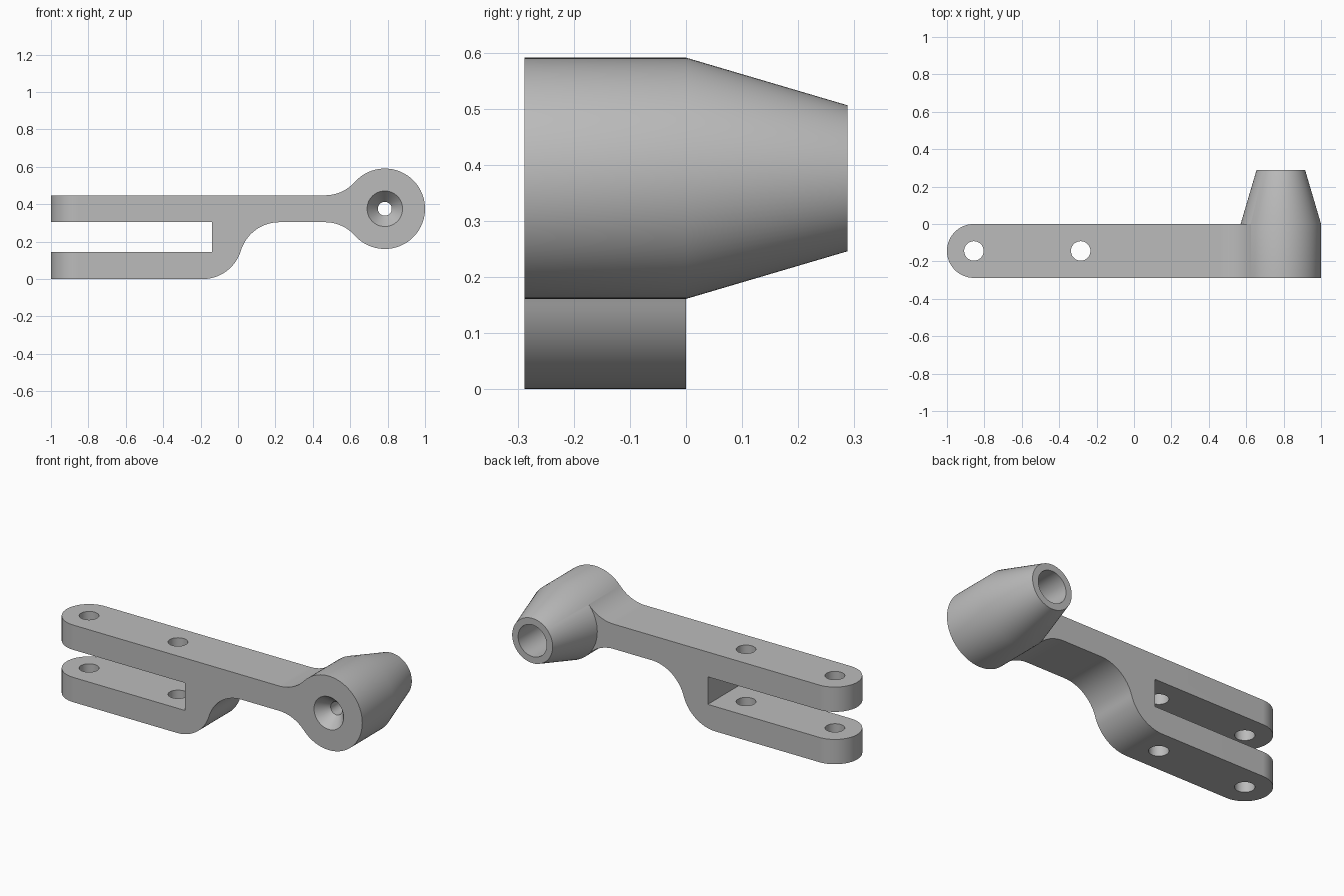
import bpy, bmesh, math
from mathutils import Matrix, Vector

if "Cube" in bpy.data.objects:
    bpy.data.objects.remove(bpy.data.objects["Cube"], do_unlink=True)

FRONT, BACK = -0.288, 0.288          # y extent of the boss; the arm ends at y = 0
MID_Y = FRONT / 2
BOSS_X, BOSS_Z, R = 0.785, 0.376, 0.215
LOW, HIGH = 0.304, 0.448             # upper bar heights
SLOT_LOW, SLOT_END = 0.144, -0.14
END_X = -0.856                       # centre of the rounded fork tip

metal = bpy.data.materials.new("plain grey")
metal.use_nodes = True
GREY = (0.5, 0.5, 0.5, 1)
metal.diffuse_color = GREY
metal.node_tree.nodes["Principled BSDF"].inputs["Base Color"].default_value = GREY


def finish(name, bm):
    bmesh.ops.recalc_face_normals(bm, faces=bm.faces)
    mesh = bpy.data.meshes.new(name)
    bm.to_mesh(mesh)
    bm.free()
    mesh.materials.append(metal)
    obj = bpy.data.objects.new(name, mesh)
    bpy.context.collection.objects.link(obj)
    return obj


def arc(cx, cy, r, start, end, steps=20):
    angles = [math.radians(start + (end - start) * i / steps) for i in range(steps + 1)]
    return [(cx + r * math.cos(a), cy + r * math.sin(a)) for a in angles]


def prism(name, points, place, sweep):
    """Extrude a 2D outline; place maps each 2D point into space."""
    bm = bmesh.new()
    face = bm.faces.new([bm.verts.new(place(*p)) for p in points])
    new = bmesh.ops.extrude_face_region(bm, geom=[face])["geom"]
    bmesh.ops.translate(bm, vec=sweep, verts=[v for v in new if isinstance(v, bmesh.types.BMVert)])
    return finish(name, bm)


def lathe(name, profile, steps=96):
    """Spin (radius, y) points around the boss axis and cap both ends."""
    bm = bmesh.new()
    verts = [bm.verts.new((BOSS_X + r, y, BOSS_Z)) for r, y in profile]
    edges = [bm.edges.new(pair) for pair in zip(verts, verts[1:])]
    bmesh.ops.spin(bm, geom=verts + edges, cent=(BOSS_X, 0, BOSS_Z), axis=(0, 1, 0),
                   angle=math.tau, steps=steps)
    bmesh.ops.remove_doubles(bm, verts=bm.verts, dist=0.0001)
    bmesh.ops.holes_fill(bm, edges=[e for e in bm.edges if e.is_boundary], sides=0)
    return finish(name, bm)


def combine(target, tool, operation):
    mod = target.modifiers.new(operation.title(), "BOOLEAN")
    mod.solver = "EXACT"
    mod.operation = operation
    mod.object = tool
    bpy.context.view_layer.objects.active = target
    bpy.ops.object.modifier_apply(modifier=mod.name)
    bpy.data.objects.remove(tool, do_unlink=True)


# Side outline of the forked arm, with equal-radius bends and neck fillets
neck_rise = (HIGH - LOW) / 2 + R
neck_x = BOSS_X - math.sqrt((2 * R) ** 2 - neck_rise ** 2)
neck = math.degrees(math.asin(neck_rise / (2 * R)))
bend_drop = 2 * R - LOW
bend = math.degrees(math.asin(bend_drop / (2 * R)))
bend_x = -0.19
bend_x2 = bend_x + 2 * R * math.cos(math.radians(bend))
outline = [(-1.1, 0)]
outline += arc(bend_x, R, R, -90, -bend)
outline += arc(bend_x2, LOW - R, R, 180 - bend, 90)[1:]
outline += arc(neck_x, LOW - R, R, 90, neck)
outline += [(BOSS_X, BOSS_Z)]
outline += arc(neck_x, HIGH + R, R, -neck, -90)
outline += [(-1.1, HIGH), (-1.1, LOW), (SLOT_END, LOW), (SLOT_END, SLOT_LOW), (-1.1, SLOT_LOW)]
arm = prism("forked_arm_with_boss", outline, lambda x, z: (x, -0.4, z), (0, 0.5, 0))

# Plan outline trims the arm to width and rounds the fork tips
plan = arc(END_X, MID_Y, -MID_Y, 90, 270, 40) + [(1, FRONT), (1, 0)]
combine(arm, prism("plan_trim", plan, lambda x, y: (x, y, -0.1), (0, 0, 1)), "INTERSECT")

# Pin holes through both fork plates
for x in (END_X, -0.285):
    pin = arc(x, MID_Y, 0.052, 0, 352.5, 47)
    combine(arm, prism("pin_cutter", pin, lambda x, y: (x, y, -0.1), (0, 0, 1)), "DIFFERENCE")

# Tapered boss, then its countersink, small passage and rear bore
combine(arm, lathe("boss", [(R, FRONT), (R, 0), (0.13, BACK)]), "UNION")
bore = [(0.121, FRONT - 0.03), (0.095, FRONT), (0.037, FRONT + 0.07), (0.037, -0.14),
        (0.092, -0.14), (0.092, BACK + 0.05)]
combine(arm, lathe("bore_cutter", bore, 64), "DIFFERENCE")

# Smooth curved walls while keeping flat faces flat
bpy.ops.object.select_all(action="DESELECT")
arm.select_set(True)
bpy.context.view_layer.objects.active = arm
bpy.ops.object.shade_smooth_by_angle(angle=math.radians(25))
weighted = arm.modifiers.new("Flat face normals", "WEIGHTED_NORMAL")
weighted.keep_sharp = True
